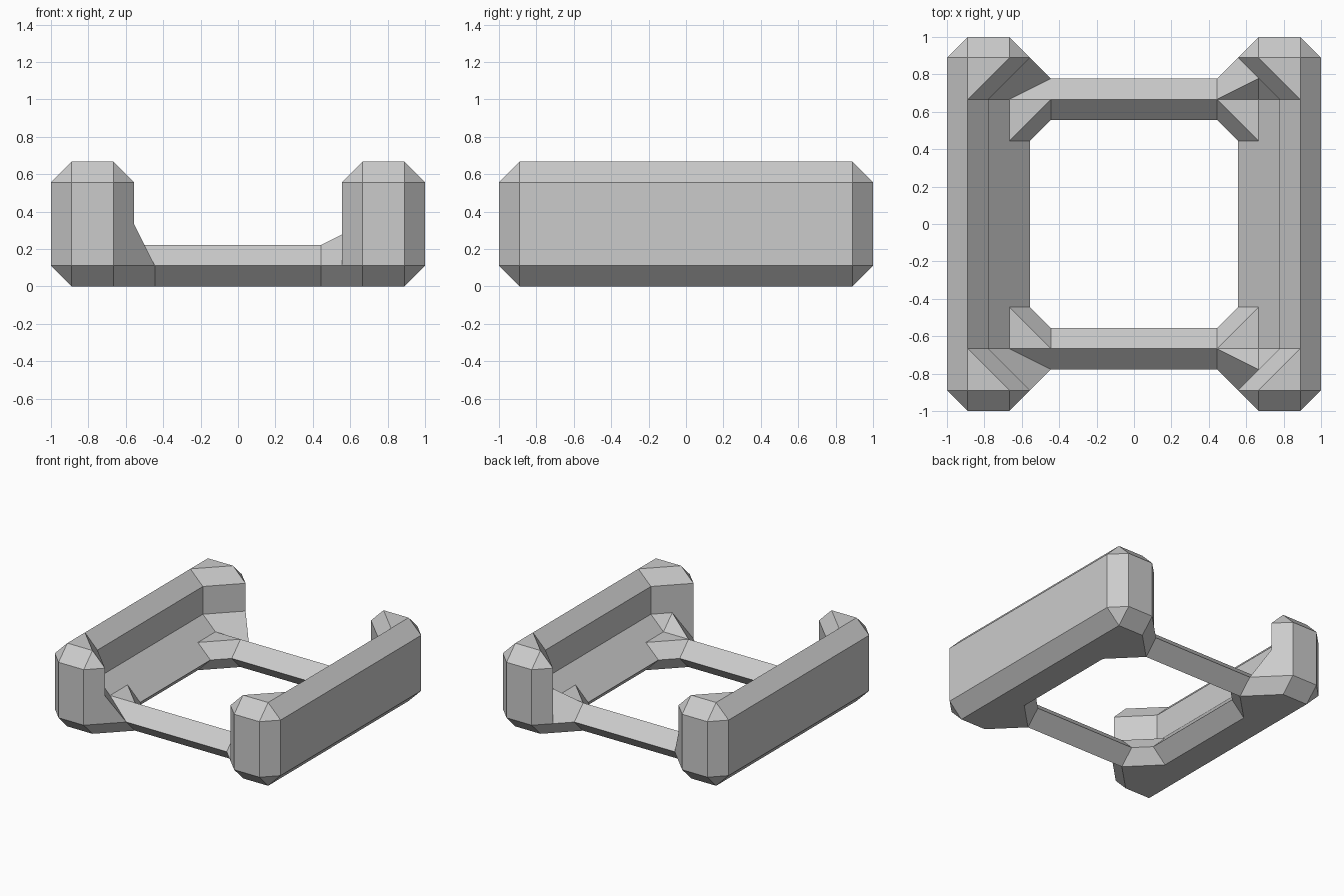
import bpy
import bmesh

cube = bpy.data.objects.get("Cube")
if cube:
    bpy.data.objects.remove(cube, do_unlink=True)

U = 1 / 9  # chamfer size; all points below are in this unit

grey = bpy.data.materials.new("plain_grey")
grey.use_nodes = True
grey.diffuse_color = (0.6, 0.6, 0.6, 1)
grey.node_tree.nodes["Principled BSDF"].inputs["Base Color"].default_value = grey.diffuse_color


def solid(name, points, sx=1, sy=1):
    """Flat-faced convex block around the points, mirrored by sx and sy."""
    bm = bmesh.new()
    for x, y, z in set(points):
        bm.verts.new((x * sx * U, y * sy * U, z * U))
    hull = bmesh.ops.convex_hull(bm, input=bm.verts)
    spare = {v for v in hull["geom_interior"] + hull["geom_unused"]
             if isinstance(v, bmesh.types.BMVert)}
    bmesh.ops.delete(bm, geom=list(spare), context="VERTS")
    bmesh.ops.dissolve_limit(bm, angle_limit=0.01, verts=bm.verts, edges=bm.edges)
    bmesh.ops.recalc_face_normals(bm, faces=bm.faces)
    mesh = bpy.data.meshes.new(name)
    bm.to_mesh(mesh)
    bm.free()
    mesh.materials.append(grey)
    bpy.context.collection.objects.link(bpy.data.objects.new(name, mesh))


def chamfered(centres):
    """Points one chamfer away from each centre along every axis."""
    return [(x + dx * s, y + dy * s, z + dz * s) for x, y, z in centres
            for dx, dy, dz in ((1, 0, 0), (0, 1, 0), (0, 0, 1)) for s in (1, -1)]


# Long side walls, each with a sloping ledge along its inner foot
for side, sx in (("left", 1), ("right", -1)):
    solid(side + "_wall", chamfered([(8, y, z) for y in (-8, 8) for z in (1, 5)]), sx)
    ledge = [(x, y, z) for y in (-8, 8) for x, z in ((8, 1), (6, 1), (8, 3))]
    solid(side + "_ledge", chamfered(ledge), sx)

# Points shared by the braces where beam, ledge and post meet
beam_side, beam_top, ledge_top = (4, 7, 1), (4, 6, 2), (6, 6, 2)
post_inner, post_side, post_foot = (6, 7, 3), (5, 8, 3), (5, 8, 1)
cores = [(6, 6, 1), (6, 8, 1)]
braces = {
    "left": cores + [(4, 6, 1), beam_side, beam_top, ledge_top, post_inner, post_foot],
    "right": cores + [(6, 8, 3), beam_side, ledge_top, post_inner, post_side, post_foot],
}

for end, sy in (("front", -1), ("back", 1)):
    # Diamond-section beam between the walls
    solid(end + "_cross_beam", chamfered([(-6, 6, 1), (6, 6, 1)]), 1, sy)

    for side, sx in (("left", 1), ("right", -1)):
        corner = f"{end}_{side}_"
        # Corner post, angled into the wall
        post = [(x, y, z) for x, y in ((8, 8), (6, 8), (8, 6)) for z in (1, 5)]
        solid(corner + "post", chamfered(post), sx, sy)
        # Facet joining post, wall and ledge
        solid(corner + "corner_fill", [(7, 6, 3), post_inner, ledge_top, (6, 6, 1),
                                       (8, 6, 3), (6, 8, 3), (8, 8, 1)], sx, sy)
        # Gussets inside and outside the beam
        solid(corner + "inner_gusset", chamfered([(6, 4, 1), (6, 6, 1), (4, 6, 1)]), sx, sy)
        solid(corner + "outer_gusset", cores + [(4, 6, 1), beam_side, post_foot, (4, 6, 0),
                                                (6, 6, 0), (6, 8, 0)], sx, sy)
        # Upper brace from beam to post
        solid(corner + "brace", braces[side], sx, sy)
